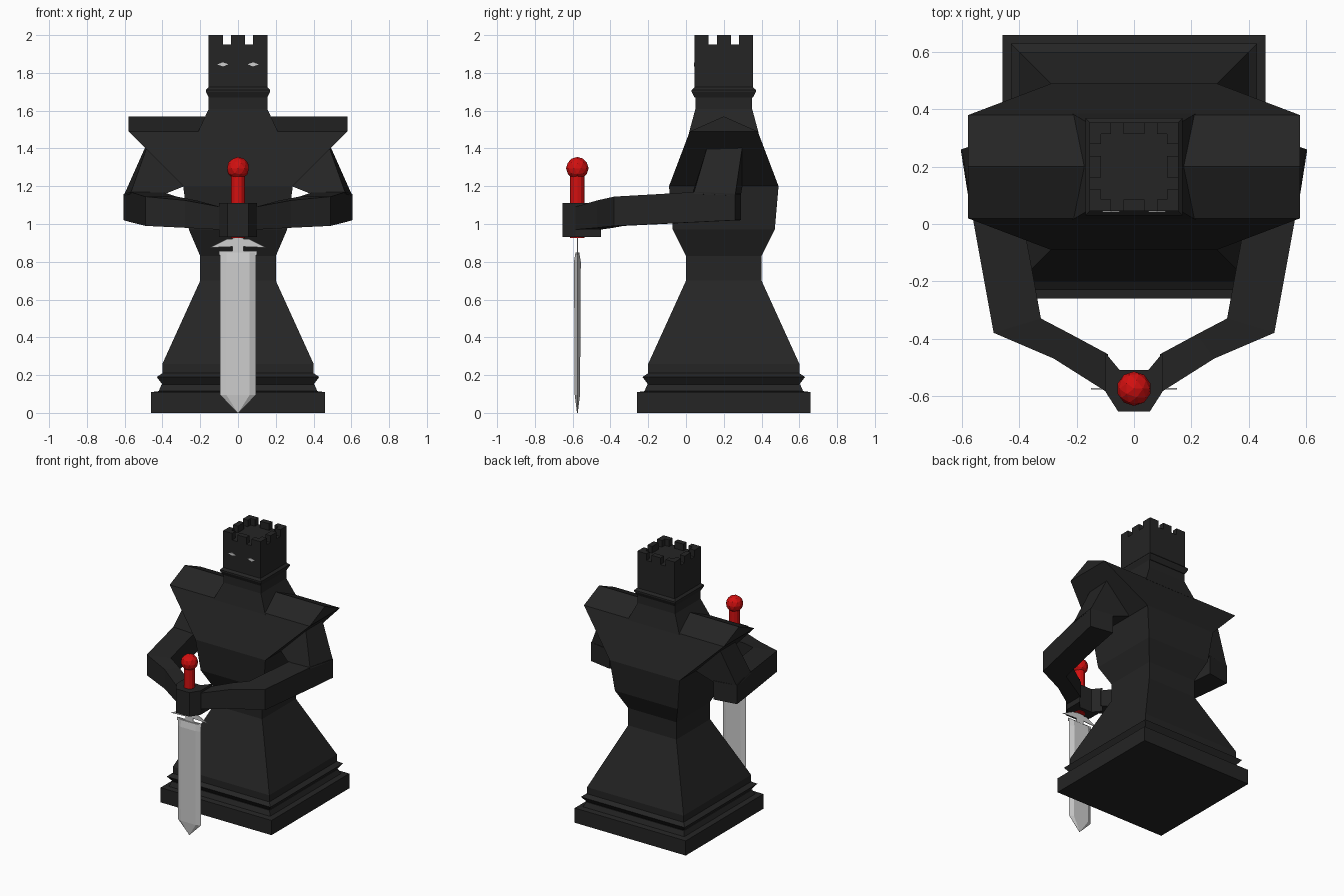
import bpy
import bmesh
from mathutils import Vector

cube = bpy.data.objects.get("Cube")
if cube:
    bpy.data.objects.remove(cube, do_unlink=True)


def material(name, rgb):
    m = bpy.data.materials.new(name)
    m.use_nodes = True
    m.diffuse_color = (*rgb, 1)
    m.node_tree.nodes["Principled BSDF"].inputs["Base Color"].default_value = (*rgb, 1)
    return m


BLACK = material("charcoal black", (0.018, 0.018, 0.018))
RED = material("bright red", (0.65, 0.005, 0.005))
STEEL = material("pale steel", (0.62, 0.62, 0.62))
BODY_Y = 0.2      # centre of the body
SWORD_Y = -0.575  # plane of the sword


def finish(name, bm, mat):
    bmesh.ops.recalc_face_normals(bm, faces=bm.faces)
    mesh = bpy.data.meshes.new(name)
    bm.to_mesh(mesh)
    bm.free()
    mesh.materials.append(mat)
    ob = bpy.data.objects.new(name, mesh)
    bpy.context.collection.objects.link(ob)
    return ob


def loft(name, rings, mat, mirror=False):
    """Skin matching rings of points and cap both ends."""
    bm = bmesh.new()
    loops = [[bm.verts.new(p) for p in ring] for ring in rings]
    n = len(loops[0])
    for a, b in zip(loops, loops[1:]):
        for i in range(n):
            j = (i + 1) % n
            bm.faces.new((a[i], a[j], b[j], b[i]))
    bm.faces.new(loops[0])
    bm.faces.new(loops[-1])
    bmesh.ops.remove_doubles(bm, verts=bm.verts, dist=0.0001)
    ob = finish(name, bm, mat)
    if mirror:
        ob.modifiers.new("mirror", "MIRROR").use_mirror_merge = False
    return ob


def rect(z, hx, hy, cy=BODY_Y):
    return [(-hx, cy - hy, z), (hx, cy - hy, z), (hx, cy + hy, z), (-hx, cy + hy, z)]


def plate(name, outline, y, thick, mat, mirror=False):
    """Thin upright plate from an x-z outline."""
    rings = [[(x, y + s * thick / 2, z) for x, z in outline] for s in (-1, 1)]
    return loft(name, rings, mat, mirror)


def square_tower(name, profile):
    return loft(name, [rect(z, h, h) for z, h in profile], BLACK)


# Plinth, ring moulding and flared skirt
square_tower("plinth", [(0, 0.46), (0.11, 0.46), (0.115, 0.42), (0.15, 0.405)])
square_tower("base_ring", [(0.15, 0.40), (0.19, 0.43), (0.21, 0.40)])
square_tower("skirt", [(0.14, 0.40), (0.26, 0.40), (0.70, 0.20), (0.84, 0.20)])

# Torso widening to ridged shoulders
ridge = [(-0.58, BODY_Y, 1.57), (0.58, BODY_Y, 1.57)]
bm_rings = [rect(0.83, 0.20, 0.20), rect(0.97, 0.26, 0.27),
            rect(1.20, 0.29, 0.29), rect(1.49, 0.58, 0.18)]
torso = bmesh.new()
loops = [[torso.verts.new(p) for p in r] for r in bm_rings]
for a, b in zip(loops, loops[1:]):
    for i in range(4):
        j = (i + 1) % 4
        torso.faces.new((a[i], a[j], b[j], b[i]))
torso.faces.new(loops[0])
left, right = [torso.verts.new(p) for p in ridge]
a, b, c, d = loops[-1]
for face in ((a, b, right, left), (c, d, left, right), (b, c, right), (d, a, left)):
    torso.faces.new(face)
finish("torso", torso, BLACK)

# Neck, collar and head
loft("neck", [rect(1.48, 0.215, 0.185), rect(1.61, 0.155, 0.15),
              rect(1.68, 0.155, 0.15)], BLACK)
square_tower("collar", [(1.67, 0.155), (1.70, 0.17), (1.71, 0.17), (1.725, 0.155)])
square_tower("head", [(1.71, 0.155), (1.95, 0.155)])


# Battlements: a corner and a middle merlon on each side
def box(bm, x0, x1, y0, y1, z0, z1):
    mid = Vector((x0 + x1, y0 + y1, z0 + z1)) / 2
    new = bmesh.ops.create_cube(bm, size=1)["verts"]
    bmesh.ops.scale(bm, vec=(x1 - x0, y1 - y0, z1 - z0), verts=new)
    bmesh.ops.translate(bm, vec=mid, verts=new)


battlement = bmesh.new()
H, IN, Z0, Z1 = 0.155, 0.115, 1.945, 2.0
for s in (-1, 1):
    u0, u1 = sorted((s * H, s * IN))
    for lo, hi in ((-H, -0.08), (-0.037, 0.037), (0.08, H)):
        box(battlement, lo, hi, BODY_Y + u0, BODY_Y + u1, Z0, Z1)
        lo, hi = max(lo, -IN), min(hi, IN)
        box(battlement, u0, u1, BODY_Y + lo, BODY_Y + hi, Z0, Z1)
finish("battlement", battlement, BLACK)

# Narrow eyes
plate("eyes", [(0.05, 1.845), (0.08, 1.834), (0.11, 1.845), (0.08, 1.856)],
      BODY_Y - H, 0.006, STEEL, mirror=True)


# Arms: forearm sections given as inner and outer edge with a height range
def section(inner, outer, z0, z1):
    return [(*inner, z0), (*outer, z0), (*outer, z1), (*inner, z1)]


loft("forearms", [
    section((0.09, -0.455), (0.09, -0.59), 0.97, 1.09),
    section((0.22, -0.385), (0.28, -0.47), 0.98, 1.125),
    section((0.325, -0.33), (0.49, -0.38), 0.99, 1.145),
    section((0.40, 0.08), (0.57, 0.06), 1.01, 1.17),
    section((0.43, 0.29), (0.605, 0.26), 1.02, 1.16)], BLACK, mirror=True)
loft("upper_arms", [
    [(0.41, 0.03, 1.15), (0.57, 0.04, 1.16), (0.605, 0.26, 1.15), (0.43, 0.29, 1.15)],
    [(0.26, 0.11, 1.21), (0.485, 0.11, 1.40), (0.485, 0.30, 1.42), (0.26, 0.30, 1.21)]],
    BLACK, mirror=True)

# Clasped hands around the grip
half = [(0.05, -0.51), (0.10, -0.45), (0.10, -0.585), (0.055, -0.655)]
outline = half + [(-x, y) for x, y in reversed(half)]
loft("hands", [[(x, y, z) for x, y in outline] for z in (0.93, 1.11)], BLACK)

# Sword blade with bevelled edges and a pointed tip
def blade_ring(z, w, t):
    pts = [(-w, 0), (-w * 0.65, -t), (w * 0.65, -t), (w, 0), (w * 0.65, t), (-w * 0.65, t)]
    return [(x, SWORD_Y + y, z) for x, y in pts]


loft("blade", [blade_ring(0, 0.002, 0.002), blade_ring(0.095, 0.095, 0.014),
               blade_ring(0.80, 0.095, 0.018), blade_ring(0.85, 0.095, 0.01)], STEEL)

# Flat winged guard
plate("guard_wings", [(-0.15, 0.875), (-0.03, 0.88), (0.03, 0.88), (0.15, 0.875),
                      (0.06, 0.92), (-0.06, 0.92)], SWORD_Y, 0.005, STEEL)
plate("guard_post", [(-0.03, 0.84), (0.03, 0.84), (0.03, 0.94), (-0.03, 0.94)],
      SWORD_Y, 0.006, STEEL)
plate("guard_bar", [(-0.10, 0.835), (0.10, 0.835), (0.10, 0.858), (-0.10, 0.858)],
      SWORD_Y, 0.005, STEEL)

# Red grip and faceted pommel
grip = bmesh.new()
bmesh.ops.create_cone(grip, cap_ends=True, segments=12, radius1=0.038, radius2=0.038, depth=0.33)
bmesh.ops.translate(grip, vec=(0, SWORD_Y, 1.09), verts=grip.verts)
finish("grip", grip, RED)
pommel = bmesh.new()
bmesh.ops.create_icosphere(pommel, subdivisions=2, radius=0.06)
bmesh.ops.translate(pommel, vec=(0, SWORD_Y, 1.295), verts=pommel.verts)
finish("pommel", pommel, RED)
